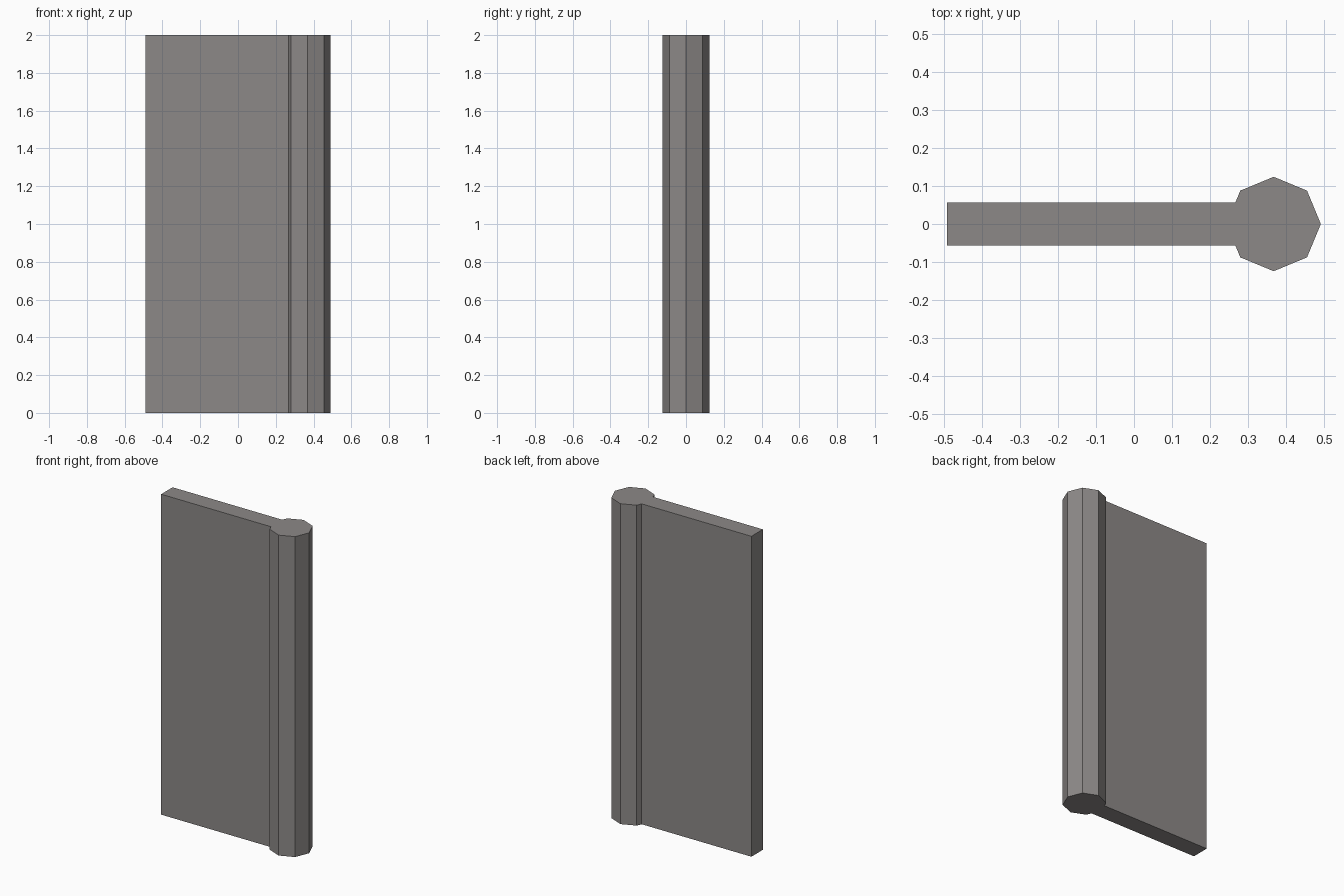
import bpy, bmesh
from math import sin, cos, radians, tan

if "Cube" in bpy.data.objects:
    bpy.data.objects.remove(bpy.data.objects["Cube"])

HEIGHT = 2.0
POST_X, POST_R = 0.367, 0.124   # eight-sided end post
WALL_END, WALL_HALF = -0.491, 0.0565

# Plan outline: seven post corners, then the wall that runs into the post
outline = [(POST_X + POST_R * cos(radians(a)), POST_R * sin(radians(a)))
           for a in range(-135, 136, 45)]
join_x = POST_X - POST_R + WALL_HALF * tan(radians(22.5))
outline += [(join_x, WALL_HALF), (WALL_END, WALL_HALF),
            (WALL_END, -WALL_HALF), (join_x, -WALL_HALF)]

# Extrude the outline to full height as one closed solid
bm = bmesh.new()
base = bm.faces.new([bm.verts.new((x, y, 0)) for x, y in outline])
top = bmesh.ops.extrude_face_region(bm, geom=[base], use_keep_orig=True)
bmesh.ops.translate(bm, vec=(0, 0, HEIGHT),
                    verts=[v for v in top["geom"] if isinstance(v, bmesh.types.BMVert)])
bmesh.ops.recalc_face_normals(bm, faces=bm.faces)

mesh = bpy.data.meshes.new("wall_with_end_post")
bm.to_mesh(mesh)
bm.free()

# Dark warm grey finish
finish = bpy.data.materials.new("dark_grey")
finish.diffuse_color = (0.265, 0.25, 0.245, 1)
finish.use_nodes = True
finish.node_tree.nodes["Principled BSDF"].inputs["Base Color"].default_value = finish.diffuse_color
mesh.materials.append(finish)
bpy.context.collection.objects.link(bpy.data.objects.new("wall_with_end_post", mesh))
